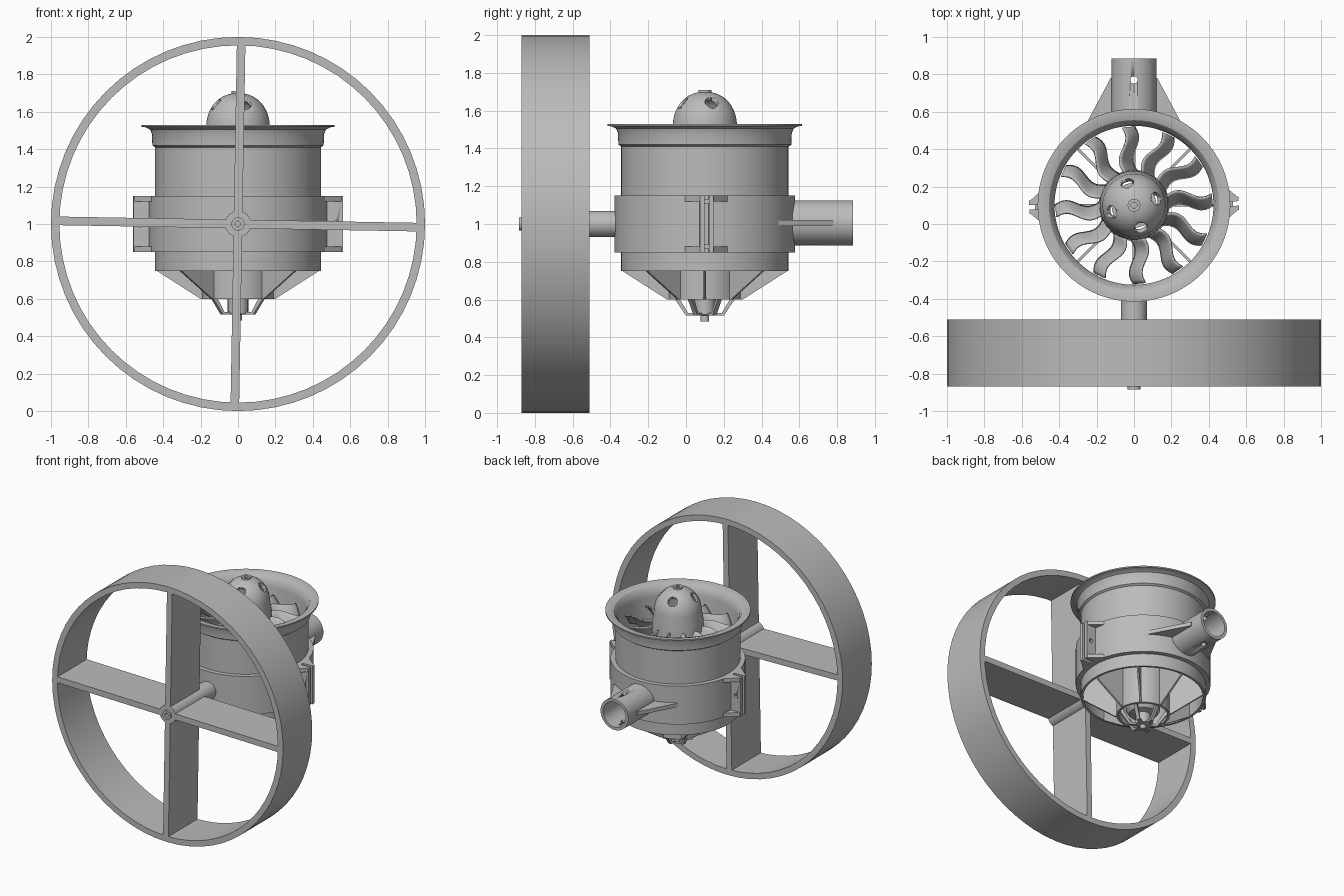
import bpy, bmesh
from math import sin, cos, pi, radians
from mathutils import Matrix, Vector

old = bpy.data.objects.get("Cube")
if old:
    bpy.data.objects.remove(old, do_unlink=True)

grey = bpy.data.materials.new("plain grey")
grey.use_nodes = True
COLOUR = (0.5, 0.5, 0.5, 1)
grey.diffuse_color = COLOUR
grey.node_tree.nodes["Principled BSDF"].inputs["Base Color"].default_value = COLOUR

FAN = Matrix.Translation((0, 0.1, 0))                                   # fan axis, upright
WHEEL = Matrix.Translation((0, 0, 1)) @ Matrix.Rotation(pi / 2, 4, 'X')  # local +z points to the front
PIPE = Matrix.Translation((0, 0, 1.005)) @ Matrix.Rotation(-pi / 2, 4, 'X')


def finish(bm, name, matrix=Matrix()):
    bmesh.ops.recalc_face_normals(bm, faces=bm.faces)
    mesh = bpy.data.meshes.new(name)
    bm.to_mesh(mesh)
    bm.free()
    mesh.transform(matrix)
    mesh.materials.append(grey)
    ob = bpy.data.objects.new(name, mesh)
    bpy.context.collection.objects.link(ob)
    bpy.ops.object.select_all(action='DESELECT')
    bpy.context.view_layer.objects.active = ob
    ob.select_set(True)
    bpy.ops.object.shade_smooth_by_angle(angle=radians(30))
    return ob


def lathe(name, profile, matrix, closed=False, steps=64):
    """Spin (radius, height) points; a closed profile makes a ring."""
    bm = bmesh.new()
    rings = []
    for r, z in profile:
        rings.append([bm.verts.new((r * cos(2 * pi * i / steps), r * sin(2 * pi * i / steps), z))
                      for i in range(steps)])
    pairs = list(zip(rings, rings[1:]))
    if closed:
        pairs.append((rings[-1], rings[0]))
    else:
        bm.faces.new(rings[0])
        bm.faces.new(rings[-1])
    for a, b in pairs:
        for i in range(steps):
            j = (i + 1) % steps
            bm.faces.new((a[i], a[j], b[j], b[i]))
    return finish(bm, name, matrix)


def tube(name, outer, inner, low, high, matrix, steps=64):
    return lathe(name, [(inner, low), (outer, low), (outer, high), (inner, high)], matrix, True, steps)


def rod(name, radius, low, high, matrix, steps=32):
    return lathe(name, [(radius, low), (radius, high)], matrix, False, steps)


def plate(name, outline, thickness, matrix):
    """Prism from an outline in local xy, centred on local z."""
    bm = bmesh.new()
    low, high = ([bm.verts.new((x, y, s * thickness / 2)) for x, y in outline] for s in (-1, 1))
    bm.faces.new(low)
    bm.faces.new(high)
    for i in range(len(outline)):
        j = (i + 1) % len(outline)
        bm.faces.new((low[i], low[j], high[j], high[i]))
    return finish(bm, name, matrix)


def box(name, x, y, z, matrix=Matrix()):
    outline = [(x[0], y[0]), (x[1], y[0]), (x[1], y[1]), (x[0], y[1])]
    return plate(name, outline, z[1] - z[0], matrix @ Matrix.Translation((0, 0, sum(z) / 2)))


def turn(degrees):
    return Matrix.Rotation(radians(degrees), 4, 'Z')


def cut(target, cutter):
    mod = target.modifiers.new("hole", 'BOOLEAN')
    mod.operation = 'DIFFERENCE'
    mod.solver = 'EXACT'
    mod.object = cutter
    bpy.context.view_layer.objects.active = target
    bpy.ops.object.modifier_apply(modifier=mod.name)
    bpy.data.objects.remove(cutter, do_unlink=True)


# Large front wheel: rim, four deep spokes, hub and axle
tube("wheel_rim", 1.0, 0.955, 0.51, 0.87, WHEEL)
for k in range(4):
    box("wheel_spoke", (0.05, 0.965), (-0.023, 0.023), (0.51, 0.87), WHEEL @ turn(90 * k - 1))
tube("wheel_hub", 0.07, 0.035, 0.36, 0.87, WHEEL, 32)
tube("axle", 0.035, 0.015, 0.36, 0.885, WHEEL, 32)

# Duct with flared intake lip
lathe("duct", [(0.425, 0.75), (0.443, 0.75), (0.443, 1.41), (0.458, 1.42), (0.46, 1.48), (0.47, 1.505),
               (0.49, 1.516), (0.515, 1.52), (0.515, 1.53), (0.485, 1.53), (0.455, 1.52),
               (0.435, 1.495), (0.425, 1.45)], FAN, True, 96)

# Clamp ring with bolted ears on both sides
tube("clamp_ring", 0.478, 0.44, 0.85, 1.15, FAN, 96)
for side in (0, 180):
    place = FAN @ turn(side + 1)
    for s in (-1, 1):
        flange = box("clamp_flange", (0.455, 0.56), sorted((s * 0.012, s * 0.036)), (0.85, 1.15), place)
        cut(flange, rod("bolt_cutter", 0.016, -0.1, 0.1,
                        place @ Matrix.Translation((0.52, 0, 1)) @ Matrix.Rotation(pi / 2, 4, 'X'), 16))
        for z in (0.865, 1.135):
            plate("ear_gusset", [(0.44, s * 0.03), (0.56, s * 0.03), (0.45, s * 0.125)], 0.03,
                  place @ Matrix.Translation((0, 0, z)))
    for z in (0.88, 1.12):
        box("ear_bridge", (0.46, 0.53), (-0.015, 0.015), (z - 0.012, z + 0.012), place)

# Rear mounting pipe with cross hole and side gussets
pipe = tube("rear_pipe", 0.12, 0.098, 0.545, 0.885, PIPE, 48)
cut(pipe, rod("pin_cutter", 0.02, 0.8, 1.2, Matrix.Translation((0, 0.77, 0)), 20))
for s in (-1, 1):
    plate("pipe_gusset", [(s * 0.11, 0.53), (s * 0.11, 0.78), (s * 0.125, 0.78), (s * 0.28, 0.49), (s * 0.24, 0.49)],
          0.03, Matrix.Translation((0, 0, 1.005)))

# Spinner: hollow dome with four vent holes and a tip screw
dome = [(0.17 * cos(t) ** 0.9, 1.52 + 0.18 * sin(t)) for t in [radians(9 * i) for i in range(10)] if cos(t) > 0.1]
inner = [(r * 0.86, 1.38 + (z - 1.38) * 0.94) for r, z in reversed(dome)]
spinner = lathe("spinner", [(0.185, 1.36), (0.183, 1.44)] + dome + [(0.01, 1.7), (0.01, 1.67)] + inner
                + [(0.155, 1.36)], FAN, True)
for k in range(4):
    tilt = FAN @ turn(17 + 90 * k) @ Matrix.Translation((0.115, 0, 1.63)) @ Matrix.Rotation(radians(35), 4, 'Y')
    cut(spinner, rod("vent_cutter", 0.035, -0.08, 0.1, tilt, 24))
screw = tube("tip_screw", 0.034, 0.016, 1.66, 1.71, FAN, 24)
rod("screw_socket", 0.018, 1.64, 1.695, FAN, 16)
tube("rotor_hub", 0.185, 0.15, 1.2, 1.37, FAN)


def blade(name, place):
    """Twisted fan blade with a wavy plan shape."""
    bm = bmesh.new()
    grid = []
    for i in range(13):
        t = i / 12
        r = 0.175 + 0.243 * t
        sweep = 0.022 * sin(2 * pi * t * 0.95)
        half, rise = 0.036 - 0.004 * t, 0.075 - 0.035 * t
        row = []
        for j in range(7):
            u = j / 3 - 1
            row.append(bm.verts.new((r, sweep + half * u, 1.35 + rise * u + 0.012 * (1 - u * u))))
        grid.append(row)
    for a, b in zip(grid, grid[1:]):
        for j in range(6):
            bm.faces.new((a[j], a[j + 1], b[j + 1], b[j]))
    ob = finish(bm, name, place)
    solid = ob.modifiers.new("thickness", 'SOLIDIFY')
    solid.thickness = 0.01
    solid.offset = 0


for k in range(12):
    blade("fan_blade", FAN @ turn(95 + 30 * k))

# Stator: motor housing and tapered straightening vanes
tube("motor_housing", 0.19, 0.172, 0.6, 1.19, FAN)
for k in range(8):
    plate("stator_vane", [(0.18, 0.6), (0.2, 0.6), (0.435, 0.75), (0.435, 1.0), (0.18, 1.0)], 0.014,
          FAN @ turn(45 * k) @ Matrix.Rotation(pi / 2, 4, 'X'))

# Motor, tail bracket and shaft
lathe("motor", [(0.12, 1.15), (0.12, 0.64), (0.1, 0.61), (0.055, 0.6), (0.055, 0.52), (0.022, 0.515),
                (0.022, 0.485)], FAN, False, 40)
for k in range(6):
    plate("tail_arm", [(0.175, 0.66), (0.15, 0.63), (0.09, 0.53), (0.05, 0.53), (0.05, 0.515), (0.1, 0.515),
                       (0.165, 0.61), (0.18, 0.62)], 0.024,
          FAN @ turn(60 * k + 30) @ Matrix.Rotation(pi / 2, 4, 'X'))
